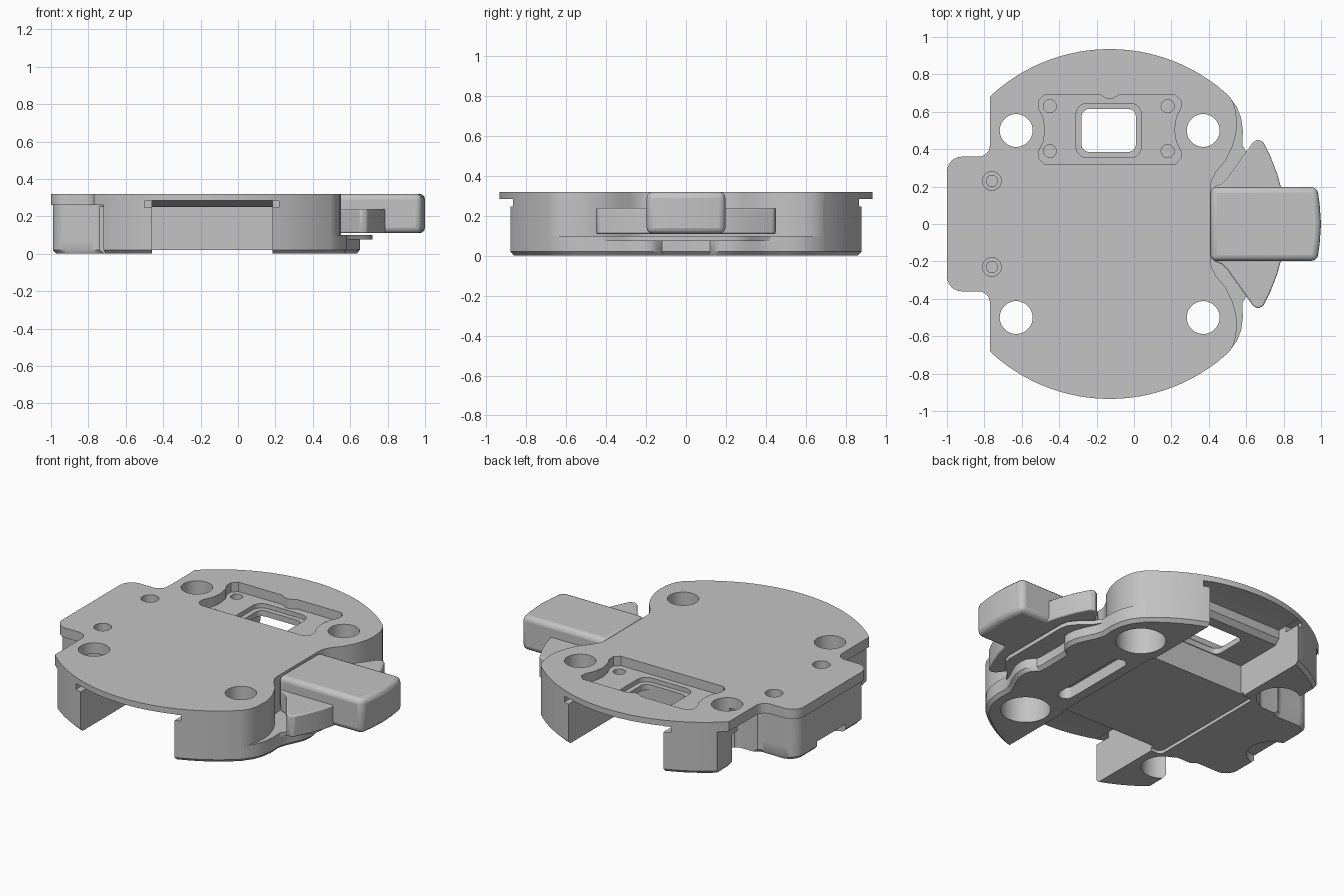
import bpy, bmesh, math
from mathutils import Vector

if "Cube" in bpy.data.objects:
    bpy.data.objects.remove(bpy.data.objects["Cube"])

grey = bpy.data.materials.new("plain grey")
grey.use_nodes = True
grey.diffuse_color = (0.55, 0.55, 0.55, 1)
grey.node_tree.nodes["Principled BSDF"].inputs["Base Color"].default_value = (0.55, 0.55, 0.55, 1)
CX = -0.13      # centre of the round outline
RADIUS = 0.935


def prism(name, pts, z0, z1, chamfer=0.0):
    """Extrude an outline; the bottom edge may be chamfered."""
    bm = bmesh.new()
    n = len(pts)
    mid = Vector((CX, 0))
    rings = [(z1, 0), (z0 + chamfer, 0)] + ([(z0, chamfer)] if chamfer else [])
    levels = []
    for z, inset in rings:
        ring = []
        for p in pts:
            v = Vector(p) - mid
            v = mid + v * (1 - inset / max(v.length, 0.1))
            ring.append(bm.verts.new((v.x, v.y, z)))
        levels.append(ring)
    for a, b in zip(levels, levels[1:]):
        for i in range(n):
            bm.faces.new((a[i], a[(i + 1) % n], b[(i + 1) % n], b[i]))
    bm.faces.new(levels[0])
    bm.faces.new(levels[-1][::-1])
    bmesh.ops.recalc_face_normals(bm, faces=bm.faces)
    return finish(name, bm)


def finish(name, bm):
    me = bpy.data.meshes.new(name)
    bm.to_mesh(me)
    bm.free()
    ob = bpy.data.objects.new(name, me)
    me.materials.append(grey)
    bpy.context.collection.objects.link(ob)
    return ob


def mirror_y(half):
    """Close a +y half outline by mirroring it to -y."""
    return half + [(x, -y) for x, y in reversed(half) if y > 0]


def rounded(x0, x1, y0, y1, r):
    pts = []
    for k, (x, y) in enumerate([(x1 - r, y1 - r), (x0 + r, y1 - r), (x0 + r, y0 + r), (x1 - r, y0 + r)]):
        for i in range(7):
            a = (k + i / 6) * math.pi / 2
            pts.append((x + r * math.cos(a), y + r * math.sin(a)))
    return pts


def circle(x, y, r, n=40):
    return [(x + r * math.cos(i * math.tau / n), y + r * math.sin(i * math.tau / n)) for i in range(n)]


def outline(right, left, tab, tab_y):
    """Round outline with a shaped right side and a square tab on the left."""
    a0 = math.degrees(math.atan2(right[-1][1], right[-1][0] - CX))
    a1 = math.degrees(math.acos((left - CX) / RADIUS))
    steps = [a for a in range(0, 180, 2) if a0 + 0.5 < a < a1 - 0.2] + [a1]
    arc = [(CX + RADIUS * math.cos(math.radians(a)), RADIUS * math.sin(math.radians(a))) for a in steps]
    f, c = 0.06, 0.08
    quarter = [i * math.pi / 12 for i in range(7)]
    neck = [(left - f + f * math.cos(t), tab_y + f - f * math.sin(t)) for t in quarter]
    corner = [(tab + c - c * math.sin(t), tab_y - c + c * math.cos(t)) for t in quarter]
    return mirror_y(right + arc + neck + corner)


def boolean(ob, other, op):
    m = ob.modifiers.new("cut", 'BOOLEAN')
    m.operation, m.solver, m.object = op, 'EXACT', other
    with bpy.context.temp_override(object=ob, active_object=ob):
        bpy.ops.object.modifier_apply(modifier=m.name)
    bpy.data.objects.remove(other)


def cut(pts, z0, z1):
    boolean(housing, prism("cutter", pts, z0, z1), 'DIFFERENCE')


def x_prism(x0, x1, yz):
    """Extrude a side profile along x."""
    bm = bmesh.new()
    a, b = [[bm.verts.new((x, y, z)) for y, z in yz] for x in (x0, x1)]
    for i in range(len(yz)):
        j = (i + 1) % len(yz)
        bm.faces.new((a[i], a[j], b[j], b[i]))
    bm.faces.new(a)
    bm.faces.new(b)
    bmesh.ops.recalc_face_normals(bm, faces=bm.faces)
    return finish("cutter", bm)


# Housing: lower base, lip, walls and top plate
lobe = [(0.41, 0.2), (0.415, 0.235), (0.44, 0.28), (0.49, 0.34), (0.525, 0.41), (0.545, 0.48),
        (0.55, 0.53), (0.545, 0.6), (0.53, 0.65), (0.505, 0.687)]
foot = [(0.58, 0.42), (0.582, 0.5), (0.572, 0.57), (0.55, 0.625), (0.505, 0.687)]
base_side = [(0.6, 0.09), (0.605, 0.12), (0.625, 0.14), (0.645, 0.165), (0.652, 0.2),
             (0.645, 0.26), (0.62, 0.32), (0.595, 0.37)]
lip_side = [(0.72, 0.22), (0.71, 0.27), (0.67, 0.32), (0.61, 0.37)]
housing = prism("housing", outline(base_side + foot, -0.72, -0.99, 0.35), 0, 0.08, 0.02)
lip = prism("lip", outline(lip_side + foot, -0.72, -0.99, 0.35), 0.075, 0.1)
walls = prism("walls", outline(lobe, -0.72, -0.99, 0.35), 0.09, 0.27)
plate = prism("plate", outline(lobe, -0.77, -1.0, 0.36), 0.26, 0.32)
for part in (lip, walls, plate):
    boolean(housing, part, 'UNION')

# Four mounting holes with wide bores from below
for x, bore in ((-0.63, 0.122), (0.37, 0.14)):
    for y in (-0.5, 0.5):
        cut(circle(x, y, bore), -0.05, 0.19)
        cut(circle(x, y, 0.088), 0.15, 0.4)

# Gaps between the tab and the left posts, and a scallop under the tab
for y0, y1 in ((0.365, 0.53), (-0.53, -0.365)):
    cut(rounded(-0.9, -0.59, y0, y1, 0.04), -0.07, 0.253)
cut(circle(-1.0, 0, 0.14), -0.1, 0.05)

# Open bays under the front and back, with a wider slot below the rim
for side, inner in ((-1, 0.25), (1, 0.27)):
    bay = [(0.38, -0.1), (1.0, -0.1), (1.0, 0.285), (0.72, 0.285), (0.6, inner), (0.38, inner)]
    boolean(housing, x_prism(-0.46, 0.185, [(side * y, z) for y, z in bay]), 'DIFFERENCE')
    slot = [(0.77, 0.247), (1.1, 0.247), (1.1, 0.283), (0.77, 0.283)]
    boolean(housing, x_prism(-0.5, 0.22, [(side * y, z) for y, z in slot]), 'DIFFERENCE')

# Shallow bottom panel and slot
cut(rounded(-0.53, 0.2, -0.4, 0.4, 0.03), -0.1, 0.02)
cut(rounded(0.26, 0.35, -0.27, 0.27, 0.044), -0.1, 0.07)

# Tray below the plate, with its pocket and window
tray = prism("tray", rounded(-0.505, 0.245, 0.3, 0.71, 0.05), 0.2, 0.307, 0.03)
boolean(housing, tray, 'UNION')
half = [(0.02, 0.672), (0.05, 0.69), (0.35, 0.69), (0.38, 0.66), (0.38, 0.62), (0.355, 0.57),
        (0.345, 0.5), (0.355, 0.44), (0.38, 0.39), (0.38, 0.35), (0.35, 0.32)]
cut([(CX, 0.668)] + [(CX + x, y) for x, y in half] + [(CX - x, y) for x, y in reversed(half)], 0.262, 0.4)
cut(rounded(-0.31, 0.04, 0.355, 0.645, 0.06), 0.235, 0.4)
cut(rounded(-0.28, 0.01, 0.385, 0.615, 0.04), -0.1, 0.4)
for x in (-0.45, 0.18):
    for y in (0.39, 0.63):
        cut(circle(x, y, 0.035, 20), 0.225, 0.4)

# Countersunk blind holes beside the tab
for y in (-0.23, 0.23):
    cut(circle(-0.76, y, 0.05, 24), 0.27, 0.4)
    cut(circle(-0.76, y, 0.03, 24), 0.2, 0.3)

# Sliding latch: grip block and two side wings
grip = prism("latch_grip", [(0.41, -0.197), (0.98, -0.197), (0.993, -0.1), (1.0, 0),
                            (0.993, 0.1), (0.98, 0.197), (0.41, 0.197)], 0.11, 0.32)
wing = prism("latch_wings", mirror_y([(0.43, 0.2), (0.47, 0.215), (0.5, 0.245), (0.635, 0.435),
                                      (0.66, 0.452), (0.69, 0.44), (0.73, 0.36), (0.765, 0.27),
                                      (0.79, 0.18)]), 0.11, 0.24)
for ob, width in ((grip, 0.03), (wing, 0.008)):
    m = ob.modifiers.new("soft edges", 'BEVEL')
    m.width, m.segments, m.limit_method, m.angle_limit = width, 3, 'ANGLE', math.radians(40)

# Smooth curved walls, keep edges sharp
for ob in (housing, grip, wing):
    bpy.ops.object.select_all(action='DESELECT')
    ob.select_set(True)
    bpy.context.view_layer.objects.active = ob
    bpy.ops.object.shade_smooth_by_angle(angle=math.radians(30))
